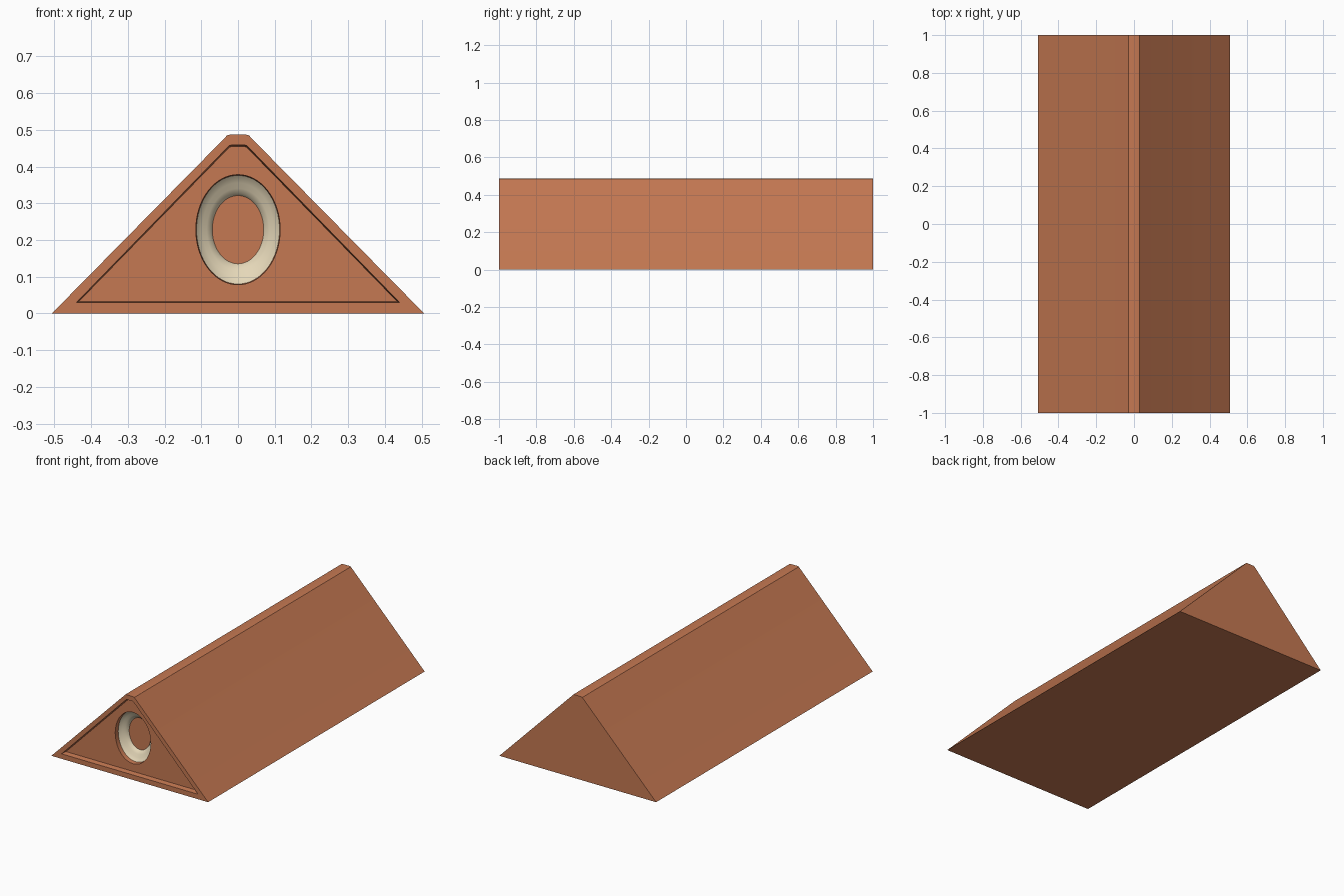
import bpy, bmesh, math

if "Cube" in bpy.data.objects:
    bpy.data.objects.remove(bpy.data.objects["Cube"])

def material(name, color):
    m = bpy.data.materials.new(name)
    m.diffuse_color = color
    m.use_nodes = True
    m.node_tree.nodes["Principled BSDF"].inputs["Base Color"].default_value = m.diffuse_color
    return m

clay = material("clay", (0.56, 0.19, 0.085, 1))
cream = material("cream", (0.78, 0.68, 0.48, 1))
SEG = 64
CZ = 0.228

def finish(bm, name, mat):
    me = bpy.data.meshes.new(name)
    bm.to_mesh(me)
    bm.free()
    me.materials.append(mat)
    ob = bpy.data.objects.new(name, me)
    bpy.context.collection.objects.link(ob)
    bpy.context.view_layer.objects.active = ob
    ob.select_set(True)
    bpy.ops.object.shade_smooth_by_angle(angle=math.radians(35))
    ob.select_set(False)
    return ob

def loop(bm, pts, y):
    return [bm.verts.new((x, y, z)) for x, z in pts]

def bridge(bm, a, b):
    n = len(a)
    for i in range(n):
        bm.faces.new((a[i], a[(i + 1) % n], b[(i + 1) % n], b[i]))

def edges_of(bm, ring):
    return [bm.edges.get((ring[i - 1], ring[i])) for i in range(len(ring))]

def oval(rx, rz):
    return [(rx * math.cos(2 * math.pi * i / SEG), CZ + rz * math.sin(2 * math.pi * i / SEG))
            for i in range(SEG)]

def gable(half):
    # mirror the right half of the gable outline
    return half + [(-x, z) for x, z in reversed(half)]

# body: prism with a sunken front panel and an oval opening
outer = gable([(0.507, 0), (0.036, 0.478), (0.030, 0.485), (0.022, 0.487)])
rim = gable([(0.441, 0.029), (0.029, 0.452), (0.024, 0.457), (0.017, 0.459)])
inner = gable([(0.433, 0.033), (0.027, 0.449), (0.022, 0.453), (0.016, 0.455)])
bm = bmesh.new()
back = loop(bm, outer, 1)
front = loop(bm, outer, -1)
lip = loop(bm, rim, -1)
panel = loop(bm, inner, -0.97)
bm.faces.new(back)
for a, b in ((back, front), (front, lip), (lip, panel)):
    bridge(bm, a, b)
hole = loop(bm, oval(0.115, 0.150), -0.97)
hole_in = loop(bm, oval(0.113, 0.148), -0.945)
bridge(bm, hole, hole_in)
bmesh.ops.triangle_fill(bm, use_beauty=True, normal=(0, -1, 0),
                        edges=edges_of(bm, panel) + edges_of(bm, hole))
bmesh.ops.recalc_face_normals(bm, faces=bm.faces)
finish(bm, "gable_body", clay)

# oval window frame: rounded funnel sloping inward
bm = bmesh.new()
profile = [(0.0, -0.945), (0.006, -0.938), (0.016, -0.930), (0.028, -0.923), (0.038, -0.915), (0.043, -0.905)]
rings = [loop(bm, oval(0.113 - d, 0.148 - d * 1.28), y) for d, y in profile]
for a, b in zip(rings, rings[1:]):
    bridge(bm, a, b)
bm.normal_update()
# inner wall must face the opening axis
f = next(iter(bm.faces))
if f.normal.y > 0:
    bmesh.ops.reverse_faces(bm, faces=bm.faces)
finish(bm, "window_frame", cream)

# flat pane closing the opening
bm = bmesh.new()
f = bm.faces.new(loop(bm, oval(0.070, 0.093), -0.905))
bm.normal_update()
if f.normal.y > 0:
    f.normal_flip()
finish(bm, "window_pane", clay)
